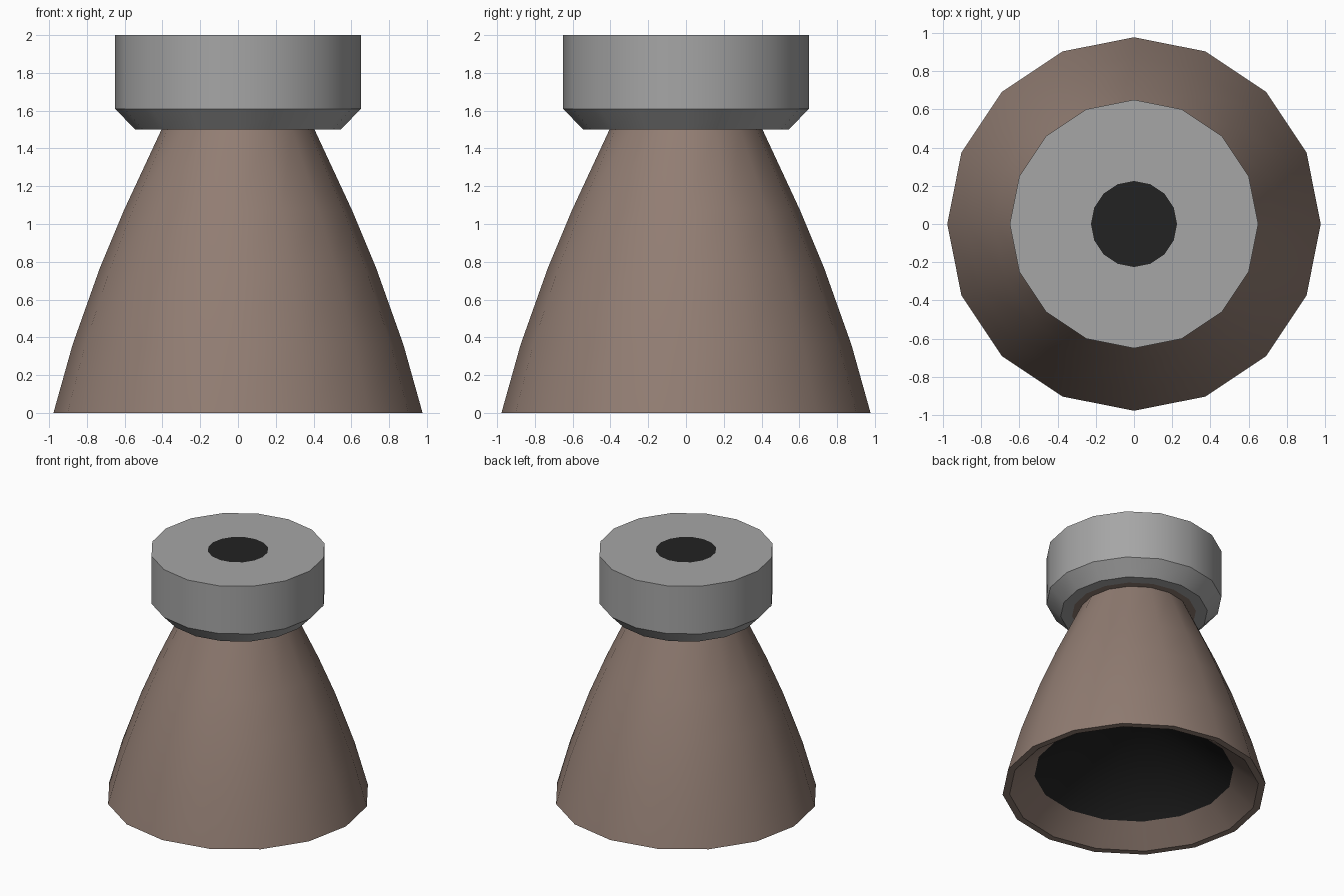
import bpy, bmesh, math

if "Cube" in bpy.data.objects:
    bpy.data.objects.remove(bpy.data.objects["Cube"])

SIDES = 16


def material(name, color):
    m = bpy.data.materials.new(name)
    m.diffuse_color = (*color, 1)
    m.use_nodes = True
    m.node_tree.nodes["Principled BSDF"].inputs["Base Color"].default_value = m.diffuse_color
    return m


grey = material("grey metal", (0.38, 0.38, 0.38))
brown = material("brown metal", (0.285, 0.205, 0.17))
dark = material("dark opening", (0.016, 0.016, 0.016))


def lathe(name, profile, mats, slots):
    """Spin (radius, z) points around z; slots gives the material of each band."""
    bm = bmesh.new()
    rings = []
    for r, z in profile:
        if r == 0:
            rings.append([bm.verts.new((0, 0, z))] * SIDES)
        else:
            rings.append([bm.verts.new((r * math.cos(2 * math.pi * i / SIDES),
                                        r * math.sin(2 * math.pi * i / SIDES), z))
                          for i in range(SIDES)])
    for a, b, slot in zip(rings, rings[1:], slots):
        for i in range(SIDES):
            j = (i + 1) % SIDES
            f = bm.faces.new(list(dict.fromkeys((a[i], a[j], b[j], b[i]))))
            f.material_index = slot
            f.smooth = True
    bm.normal_update()
    # keep hard creases sharp
    for e in bm.edges:
        if len(e.link_faces) == 2 and e.calc_face_angle() > math.radians(30):
            e.smooth = False
    me = bpy.data.meshes.new(name)
    bm.to_mesh(me)
    bm.free()
    for m in mats:
        me.materials.append(m)
    ob = bpy.data.objects.new(name, me)
    bpy.context.collection.objects.link(ob)
    return ob


# Flared bell: dark inner cone, brown lip, curved outside, ledge under the collar
lathe("nozzle_bell",
      [(0, 0.73), (0.74, 0.146), (0.925, 0), (0.977, 0), (0.876, 0.36),
       (0.732, 0.765), (0.605, 1.07), (0.405, 1.5), (0.46, 1.5)],
      [brown, dark], [1, 0, 0, 0, 0, 0, 0, 0])

# Collar: chamfered drum with a dark round opening on top
lathe("collar",
      [(0.46, 1.5), (0.545, 1.5), (0.65, 1.61), (0.65, 2.0), (0.225, 2.0), (0, 2.0)],
      [grey, dark], [0, 0, 0, 0, 1])
